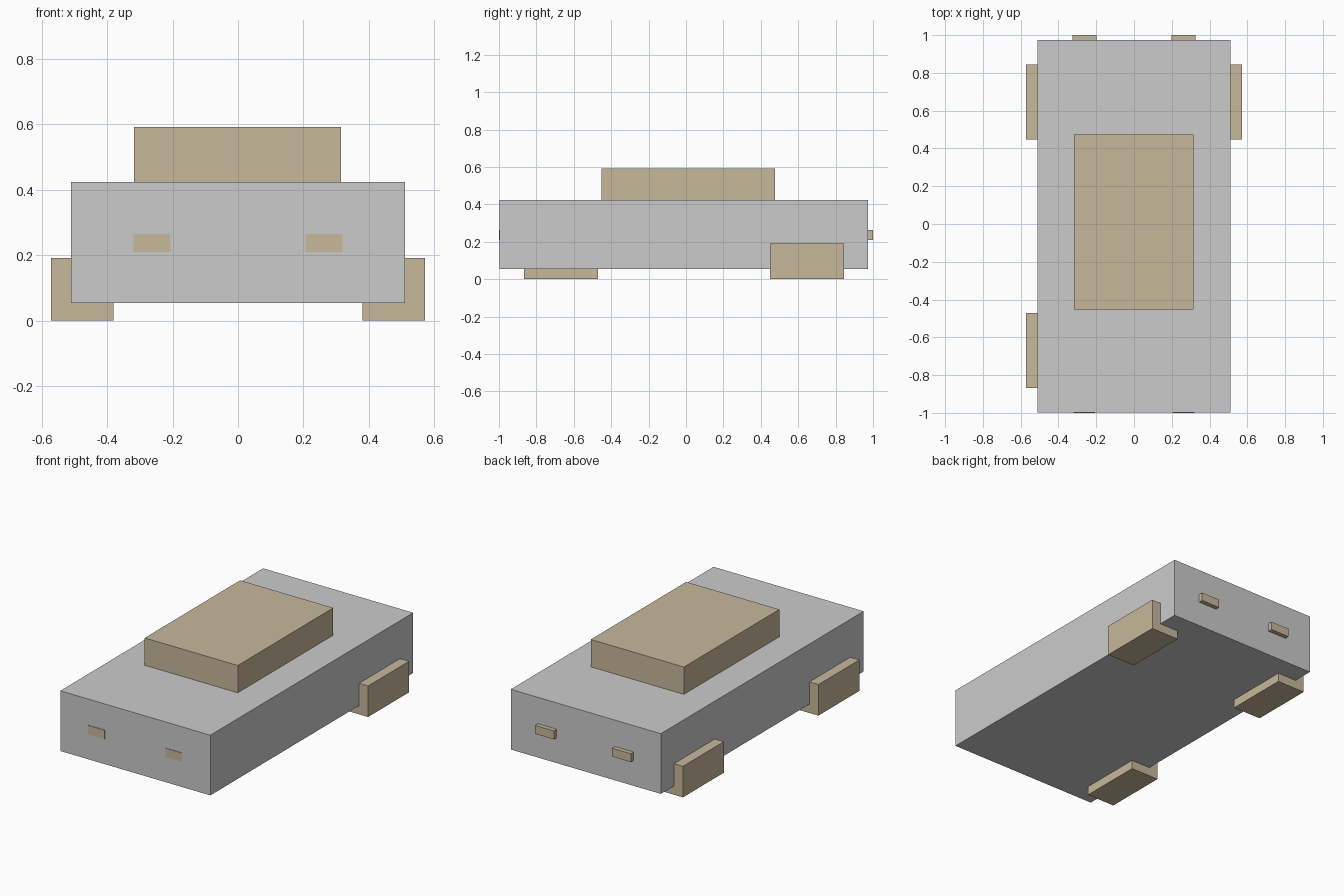
import bpy

if "Cube" in bpy.data.objects:
    bpy.data.objects.remove(bpy.data.objects["Cube"])


def make_material(name, color):
    mat = bpy.data.materials.new(name)
    mat.diffuse_color = (*color, 1.0)
    mat.use_nodes = True
    mat.node_tree.nodes["Principled BSDF"].inputs["Base Color"].default_value = mat.diffuse_color
    return mat


def box(name, x, y, z, mat=None):
    """Box spanning the given (min, max) range on each axis."""
    spans = (x, y, z)
    bpy.ops.mesh.primitive_cube_add(size=1, location=[(a + b) / 2 for a, b in spans])
    obj = bpy.context.object
    obj.name = name
    obj.scale = [b - a for a, b in spans]
    bpy.ops.object.transform_apply(location=False, rotation=False, scale=True)
    if mat:
        obj.data.materials.append(mat)
    return obj


def side_range(side, inner, outer):
    return tuple(sorted((side * inner, side * outer)))


tan = make_material("tan", (0.58, 0.48, 0.33))

# Car body and cabin
box("body", (-0.51, 0.51), (-0.997, 0.973), (0.054, 0.424))
box("cabin", (-0.318, 0.315), (-0.452, 0.475), (0.41, 0.592), tan)

# Block wheels: a rear pair, and a single front wheel on the left
FRONT, REAR = (-0.867, -0.47), (0.448, 0.845)
for name, side, span in (("rear_left_wheel", -1, REAR),
                         ("rear_right_wheel", 1, REAR),
                         ("front_left_wheel", -1, FRONT)):
    box(name, side_range(side, 0.38, 0.571), span, (0.0, 0.191), tan)

# Headlights sit almost flush, tail lights stand proud
for label, side in (("left", -1), ("right", 1)):
    box(label + "_headlight", side_range(side, 0.207, 0.319),
        (-1.0, -0.97), (0.21, 0.264), tan)
    box(label + "_tail_light", side_range(side, 0.198, 0.325),
        (0.95, 1.0), (0.21, 0.262), tan)
